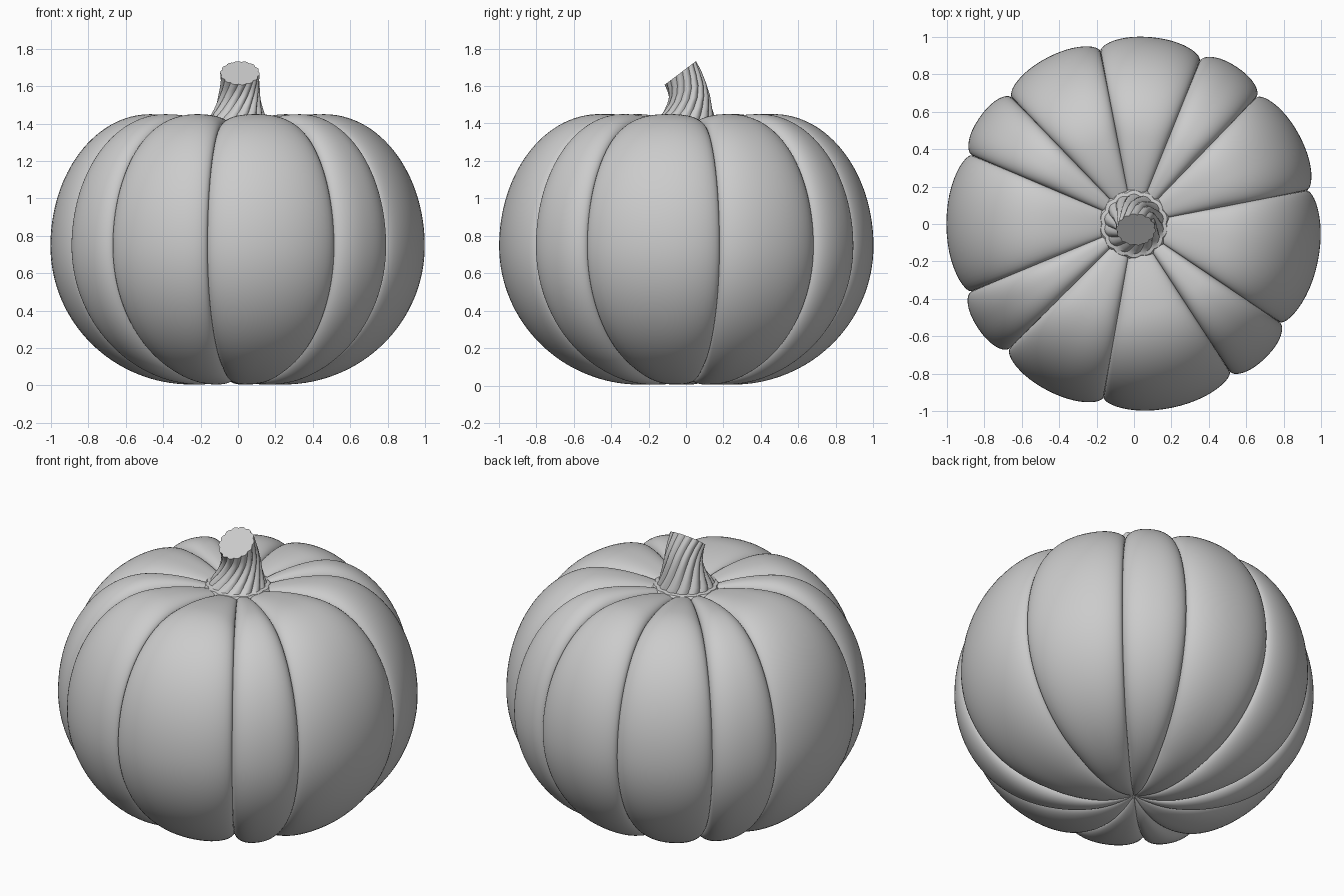
import bpy, bmesh
from math import sin, cos, pi, radians, sqrt, hypot

if "Cube" in bpy.data.objects:
    bpy.data.objects.remove(bpy.data.objects["Cube"])


def loft(name, rings, smooth_angle, cap_ends=True):
    """Skin a stack of closed rings and smooth it."""
    bm = bmesh.new()
    loops = [[bm.verts.new(p) for p in ring] for ring in rings]
    n = len(loops[0])
    for a, b in zip(loops, loops[1:]):
        for i in range(n):
            j = (i + 1) % n
            bm.faces.new((a[i], a[j], b[j], b[i]))
    if cap_ends:
        bm.faces.new(loops[0][::-1])
        bm.faces.new(loops[-1])
    bmesh.ops.remove_doubles(bm, verts=bm.verts, dist=1e-5)
    bmesh.ops.recalc_face_normals(bm, faces=bm.faces)
    me = bpy.data.meshes.new(name)
    bm.to_mesh(me)
    bm.free()
    ob = bpy.data.objects.new(name, me)
    bpy.context.collection.objects.link(ob)
    bpy.ops.object.select_all(action='DESELECT')
    ob.select_set(True)
    bpy.context.view_layer.objects.active = ob
    bpy.ops.object.shade_smooth_by_angle(angle=radians(smooth_angle))
    return ob


# Ribbed body: uneven lobes between these groove angles
grooves = [11, 46, 68, 101, 134, 157, 202.5, 225, 260, 303, 326, 371]
STEPS = 24
columns = []                       # (angle, groove amount 0..1)
for a, b in zip(grooves, grooves[1:]):
    for k in range(STEPS):
        u = -cos(pi * k / STEPS)
        ang = radians((a + b) / 2 + u * (b - a) / 2)
        columns.append((ang, 1 - sqrt(max(0, 1 - abs(u) ** 2.4))))

# Side profile: dimpled bottom, bulging side, dimpled top
profile = []
for i in range(10):
    t = i / 10
    profile.append((0.004 + 0.246 * t, 0.005 + 0.06 * (1 - t) ** 2))
for i in range(33):
    t = pi / 2 * i / 32
    profile.append((0.25 + 0.753 * sin(t), 0.745 - 0.74 * cos(t)))
for i in range(1, 33):
    t = pi / 2 * i / 32
    profile.append((0.47 + 0.533 * cos(t), 0.745 + 0.705 * sin(t)))
for i in range(1, 13):
    t = i / 12
    profile.append((0.47 - 0.466 * t, 1.45 - 0.11 * t ** 2))

rings = []
for i, (r, z) in enumerate(profile):
    r0, z0 = profile[max(i - 1, 0)]
    r1, z1 = profile[min(i + 1, len(profile) - 1)]
    length = hypot(r1 - r0, z1 - z0)
    nr, nz = (z1 - z0) / length, -(r1 - r0) / length
    depth = 0.065 * min(1, r / 0.5)
    rings.append([((r - nr * depth * g) * cos(a), (r - nr * depth * g) * sin(a),
                   z - nz * depth * g) for a, g in columns])
loft("pumpkin_body", rings, 50)

# Twisted, leaning stem with flared foot: x, y, z, radius, tilt, ridge depth
sections = [
    (0, 0, 1.33, 0.170, 0, 0.010),
    (0, 0, 1.375, 0.188, 0, 0.010),
    (0, 0, 1.395, 0.190, 0, 0.010),
    (0, 0, 1.408, 0.180, 0, 0.010),
    (0, 0, 1.412, 0.160, 0, 0.010),
    (0, 0.004, 1.44, 0.148, 2, 0.012),
    (0.003, 0.010, 1.48, 0.130, 6, 0.012),
    (0.006, 0.014, 1.53, 0.116, 12, 0.012),
    (0.009, 0.008, 1.58, 0.108, 21, 0.010),
    (0.010, -0.008, 1.625, 0.105, 30, 0.010),
    (0.010, -0.030, 1.67, 0.106, 37, 0.008),
]
N, RIDGES = 112, 14
rings = []
for x, y, z, r, tilt, ridge in sections:
    twist = radians(60) * max(0, z - 1.41) / 0.26
    ring = []
    for k in range(N):
        a = 2 * pi * k / N
        rr = r - ridge * (1 - abs(sin(a * RIDGES / 2)))
        px, py = rr * cos(a + twist), rr * sin(a + twist)
        ring.append((x + px, y + py * cos(radians(tilt)), z + py * sin(radians(tilt))))
    rings.append(ring)
loft("stem", rings, 40)
